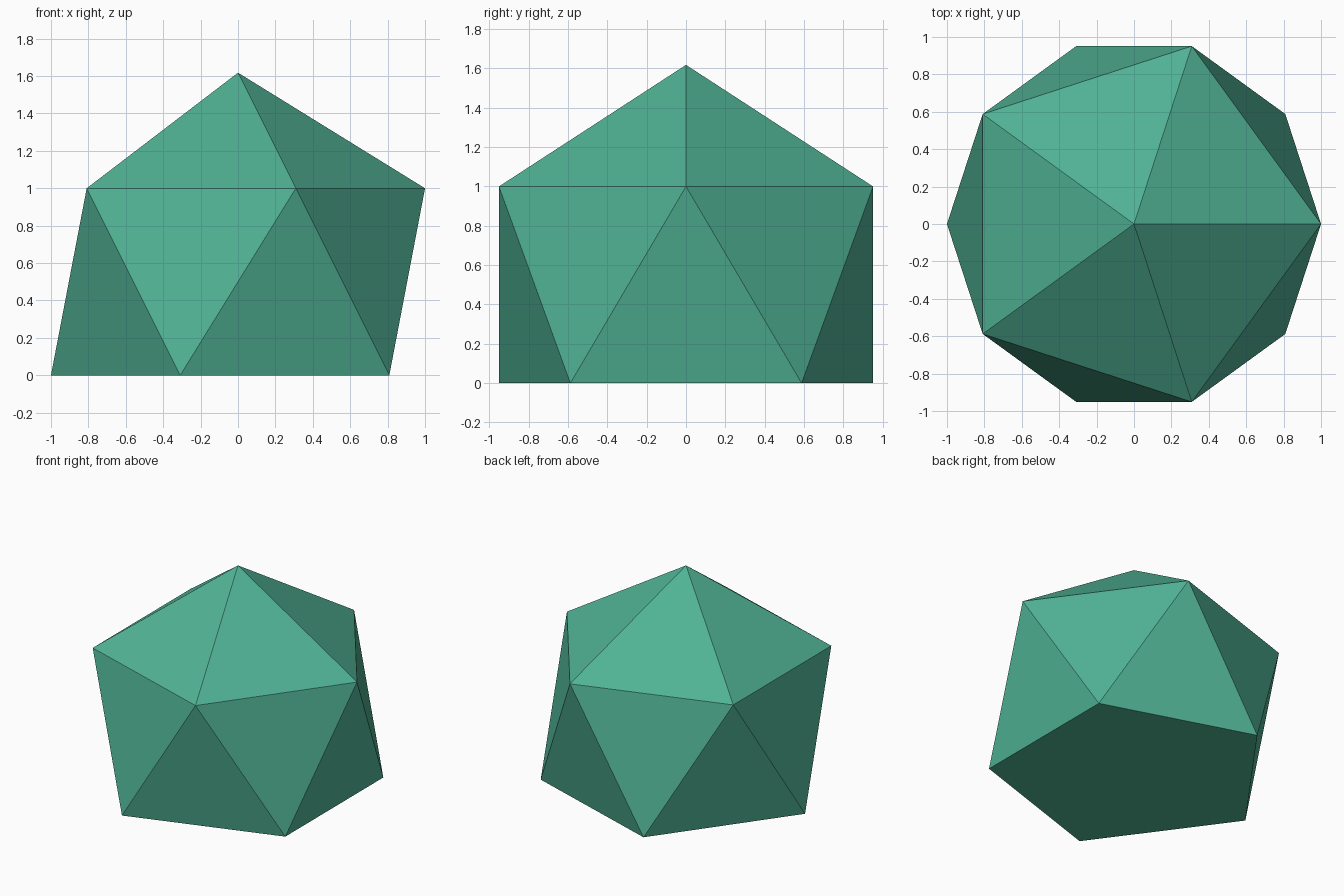
import bpy
import bmesh
from math import cos, sin, pi, sqrt

if "Cube" in bpy.data.objects:
    bpy.data.objects.remove(bpy.data.objects["Cube"])

green = bpy.data.materials.new("sea_green")
green.diffuse_color = (0.08, 0.445, 0.296, 1.0)
green.use_nodes = True
green.node_tree.nodes["Principled BSDF"].inputs["Base Color"].default_value = green.diffuse_color

SIDES = 5
APEX_Z = (1 + sqrt(5)) / 2


def ring(bm, z, turn):
    """Pentagon of unit radius at height z."""
    step = 2 * pi / SIDES
    return [bm.verts.new((cos(i * step + turn), sin(i * step + turn), z))
            for i in range(SIDES)]


bm = bmesh.new()
lower = ring(bm, 0.0, pi / SIDES)
upper = ring(bm, 1.0, 0.0)
apex = bm.verts.new((0, 0, APEX_Z))

for i in range(SIDES):
    j = (i + 1) % SIDES
    # pyramid cap
    bm.faces.new((upper[i], upper[j], apex))
    # antiprism band
    bm.faces.new((upper[i], lower[i], upper[j]))
    bm.faces.new((lower[i], lower[j], upper[j]))

# flat pentagonal base
bm.faces.new(lower[::-1])
bmesh.ops.recalc_face_normals(bm, faces=bm.faces)

mesh = bpy.data.meshes.new("gyroelongated_pyramid")
bm.to_mesh(mesh)
bm.free()
mesh.materials.append(green)
solid = bpy.data.objects.new("gyroelongated_pyramid", mesh)
bpy.context.collection.objects.link(solid)
